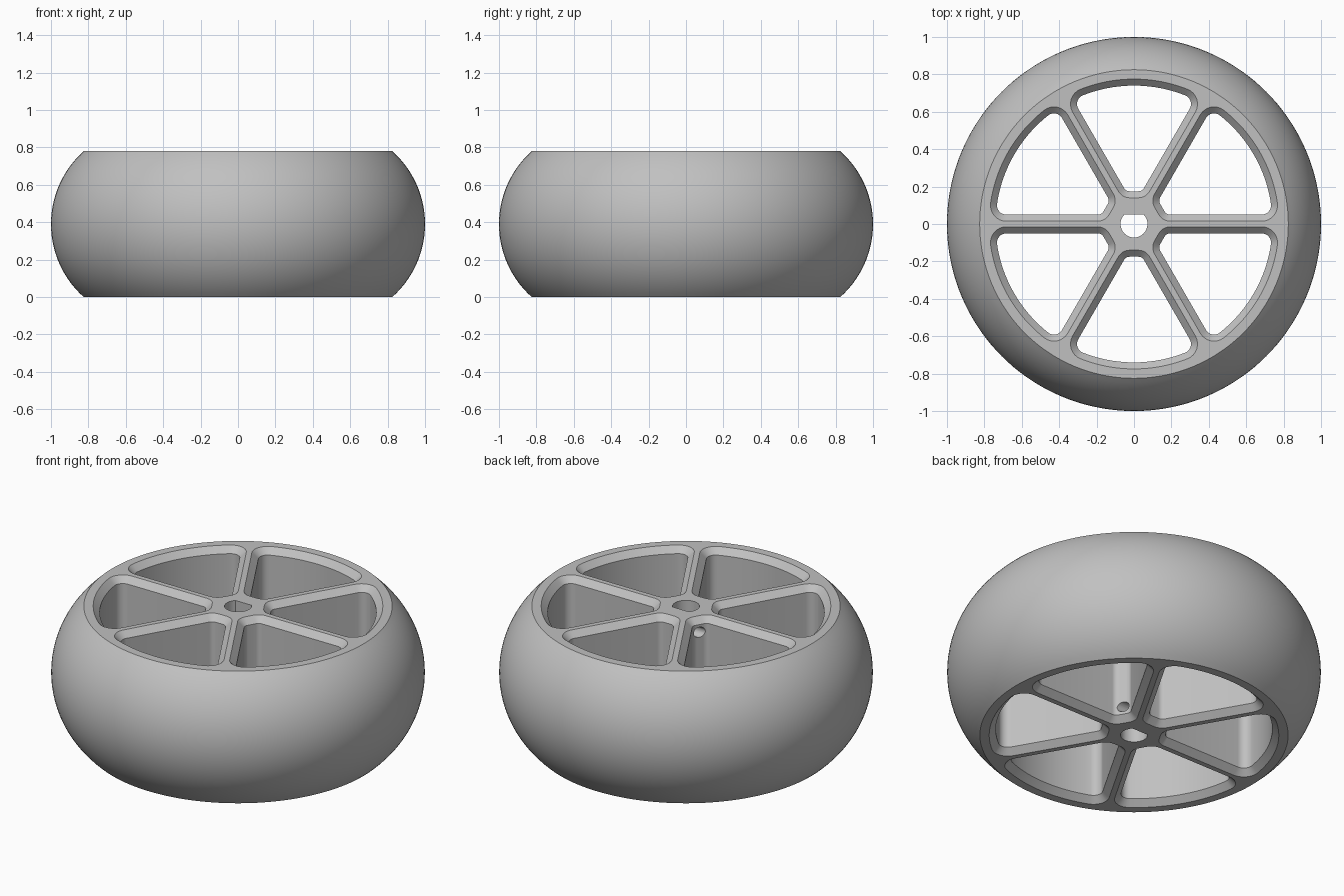
import bpy, bmesh
from math import sin, cos, pi, sqrt, asin, atan2, radians
from mathutils import Matrix, Vector

cube = bpy.data.objects.get("Cube")
if cube:
    bpy.data.objects.remove(cube, do_unlink=True)

HEIGHT, RADIUS, RIM = 0.78, 1.0, 0.825
CHAMFER = 0.035
SPOKES = 6

grey = bpy.data.materials.new("plain grey")
grey.use_nodes = True
grey.diffuse_color = (0.53, 0.53, 0.53, 1)
grey.node_tree.nodes["Principled BSDF"].inputs["Base Color"].default_value = grey.diffuse_color


def loft(bm, rings):
    """Skin a stack of equal-length point rings and cap both ends."""
    loops = [[bm.verts.new(p) for p in ring] for ring in rings]
    n = len(loops[0])
    for low, high in zip(loops, loops[1:]):
        for i in range(n):
            j = (i + 1) % n
            bm.faces.new((low[i], low[j], high[j], high[i]))
    bm.faces.new(loops[0][::-1])
    bm.faces.new(loops[-1])


def make_object(name, bm):
    bmesh.ops.recalc_face_normals(bm, faces=bm.faces)
    mesh = bpy.data.meshes.new(name)
    bm.to_mesh(mesh)
    bm.free()
    mesh.materials.append(grey)
    obj = bpy.data.objects.new(name, mesh)
    bpy.context.collection.objects.link(obj)
    return obj


def arc(centre, r, start, end, steps):
    return [Vector((centre[0] + r * cos(start + (end - start) * i / steps),
                    centre[1] + r * sin(start + (end - start) * i / steps)))
            for i in range(steps + 1)]


def pocket_outline(grow):
    """Rounded wedge between two spokes, pointing along +x, grown outward."""
    half, inner, outer = pi / SPOKES, 0.175, 0.74
    r_in, r_out, gap = 0.035, 0.05, 0.05
    # centre of the inner corner fillet
    cx = inner + r_in
    cy = (cx * sin(half) - gap - r_in) / cos(half)
    # centre of the outer corner fillet
    reach, off = outer - r_out, gap + r_out
    along = sqrt(reach ** 2 - off ** 2)
    ang = half - atan2(off, along)
    ox, oy = reach * cos(ang), reach * sin(ang)
    side = half + pi / 2
    upper = arc((0, 0), outer + grow, 0, ang, 10)[:-1]
    upper += arc((ox, oy), r_out + grow, ang, side, 8)
    upper += arc((cx, cy), r_in + grow, side, pi, 6)
    lower = [Vector((p.x, -p.y)) for p in reversed(upper[1:])]
    return upper + lower


def cut(target, cutter):
    mod = target.modifiers.new(cutter.name, 'BOOLEAN')
    mod.operation = 'DIFFERENCE'
    mod.solver = 'EXACT'
    mod.object = cutter
    bpy.context.view_layer.objects.active = target
    bpy.ops.object.modifier_apply(modifier=mod.name)
    bpy.data.objects.remove(cutter, do_unlink=True)


# wheel body: a bulging tread turned around z, flat on both sides
mid, bulge = HEIGHT / 2, RADIUS - RIM
curve = (mid ** 2 + bulge ** 2) / (2 * bulge)
sweep = asin(mid / curve)
bm = bmesh.new()
rings = []
for p in arc((RADIUS - curve, mid), curve, -sweep, sweep, 28):
    rings.append([(q.x, q.y, p.y) for q in arc((0, 0), p.x, 0, 2 * pi, 144)[:-1]])
loft(bm, rings)
wheel = make_object("wheel", bm)

# six through pockets with chamfered mouths, leaving the spokes
extra = 0.01
levels = ((-extra, CHAMFER + extra), (CHAMFER, 0),
          (HEIGHT - CHAMFER, 0), (HEIGHT + extra, CHAMFER + extra))
bm = bmesh.new()
for k in range(SPOKES):
    turn = Matrix.Rotation((k + 0.5) * 2 * pi / SPOKES, 3, 'Z')
    loft(bm, [[turn @ Vector((p.x, p.y, z)) for p in pocket_outline(g)] for z, g in levels])
cut(wheel, make_object("pocket_cutter", bm))

# D-shaped axle bore with its flat towards the back
flat = asin(0.05 / 0.072)
bm = bmesh.new()
loft(bm, [[(p.x, p.y, z) for p in arc((0, 0), 0.072, pi - flat, 2 * pi + flat, 32)]
          for z in (-0.1, HEIGHT + 0.1)])
cut(wheel, make_object("bore_cutter", bm))

# two small cross holes through the hub beside the flat
bm = bmesh.new()
for z in (0.08, HEIGHT - 0.08):
    loft(bm, [[(x, p.x, p.y) for p in arc((0.09, z), 0.03, 0, 2 * pi, 20)[:-1]]
              for x in (-0.24, 0.24)])
cut(wheel, make_object("cross_hole_cutter", bm))

# smooth curved surfaces, crisp edges
bpy.ops.object.select_all(action='DESELECT')
wheel.select_set(True)
bpy.context.view_layer.objects.active = wheel
bpy.ops.object.shade_smooth_by_angle(angle=radians(30))
